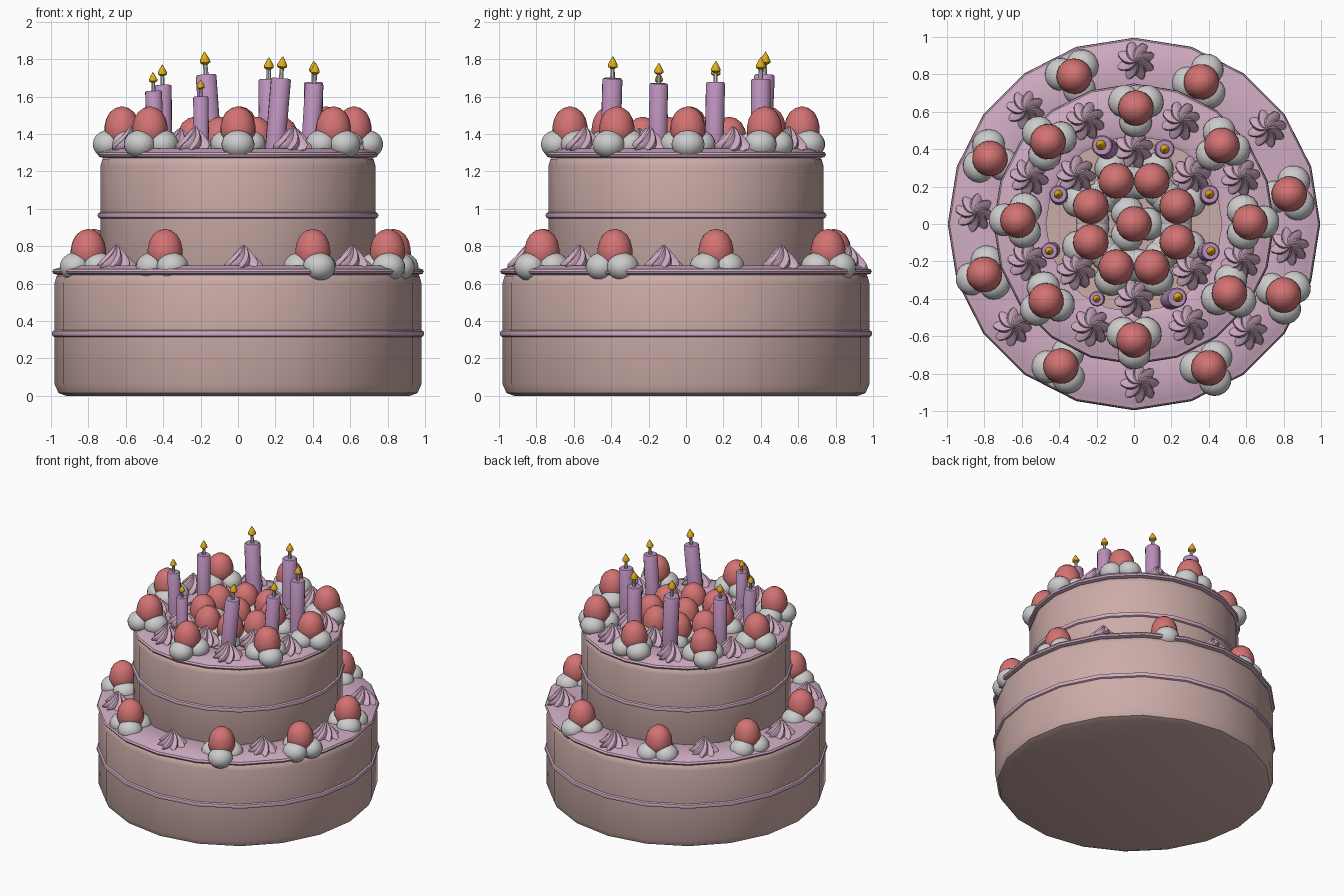
import bpy, bmesh
from math import sin, cos, pi, radians, atan2
from mathutils import Matrix, Vector

if "Cube" in bpy.data.objects:
    bpy.data.objects.remove(bpy.data.objects["Cube"])


def material(name, rgb):
    m = bpy.data.materials.new(name)
    m.diffuse_color = (*rgb, 1)
    m.use_nodes = True
    m.node_tree.nodes["Principled BSDF"].inputs["Base Color"].default_value = m.diffuse_color
    return m


SPONGE = material("sponge", (0.60, 0.41, 0.39))
ICING = material("icing", (0.63, 0.41, 0.54))
BERRY = material("berry", (0.65, 0.17, 0.17))
WAX = material("wax", (0.50, 0.28, 0.50))
FLAME = material("flame", (0.75, 0.42, 0.01))


def lathe(bm, profile, sides, lobes=0, depth=0.0, twist=0.0, closed=False):
    """Revolve (radius, z) points; optional twisted star-shaped lobes."""
    rings = []
    for i, (r, z) in enumerate(profile):
        ring = []
        for k in range(sides):
            a = 2 * pi * k / sides
            rr = r * (1 + depth * cos(lobes * a))
            b = a + twist * i
            ring.append(bm.verts.new((rr * cos(b), rr * sin(b), z)))
        rings.append(ring)
    pairs = list(zip(rings, rings[1:]))
    if closed:
        pairs.append((rings[-1], rings[0]))
    for lo, hi in pairs:
        for k in range(sides):
            n = (k + 1) % sides
            bm.faces.new((lo[k], lo[n], hi[n], hi[k]))
    if not closed:
        bm.faces.new(rings[0][::-1])
        bm.faces.new(rings[-1])


def mesh_from(name, bm, mat=None):
    bmesh.ops.recalc_face_normals(bm, faces=bm.faces)
    me = bpy.data.meshes.new(name)
    bm.to_mesh(me)
    bm.free()
    if mat:
        me.materials.append(mat)
    me.shade_smooth()
    me.set_sharp_from_angle(angle=radians(40))
    return me


def lathe_mesh(name, profile, sides, mat=None, **kw):
    bm = bmesh.new()
    lathe(bm, profile, sides, **kw)
    return mesh_from(name, bm, mat)


def place(name, mesh, matrix=Matrix()):
    ob = bpy.data.objects.new(name, mesh)
    bpy.context.collection.objects.link(ob)
    ob.matrix_world = matrix
    return ob


# Cake tiers with rounded rims, icing lids and thin icing bands
def tier(name, r, z0, z1, inner, sides=20):
    h = z1 - z0
    body = [(r - .06, z0), (r - .02, z0 + .015), (r, z0 + .06), (r, z1 - .06),
            (r - .01, z1 - .025), (r - .04, z1)]
    place(name + "_tier", lathe_mesh(name + "_tier", body, sides, SPONGE))
    lid = [(inner, z1 - .02), (r - .02, z1 - .02), (r + .008, z1 - .012),
           (r + .014, z1), (r + .006, z1 + .012), (r - .02, z1 + .018),
           (r - .05, z1 + .032), (inner + .03, z1 + .032), (inner, z1 + .02)]
    place(name + "_icing_lid",
          lathe_mesh(name + "_icing_lid", lid, sides, ICING, closed=True))
    zc = z0 + h / 2
    band = [(r + .016 * cos(2 * pi * k / 8), zc + .018 * sin(2 * pi * k / 8))
            for k in range(8)]
    place(name + "_icing_band",
          lathe_mesh(name + "_icing_band", band, sides, ICING, closed=True))


tier("lower", .98, 0, .665, .70)
tier("upper", .735, .64, 1.29, .47)

# Strawberry dome
berry = lathe_mesh("strawberry", [(.06, .07), (.085, .10), (.095, .14), (.094, .17),
                                  (.085, .21), (.066, .245), (.036, .268), (.008, .276)],
                   20, BERRY)

# Three-lobed cream nest
bm = bmesh.new()
for k in range(3):
    a = 2 * pi * k / 3
    m = (Matrix.Translation((.075 * cos(a), .075 * sin(a), .075))
         @ Matrix.Diagonal((.082, .088, .075, 1)))
    if k != 0:
        m = (Matrix.Translation((.075 * cos(a), .075 * sin(a), .075))
             @ Matrix.Rotation(a, 4, 'Z') @ Matrix.Diagonal((.082, .088, .075, 1)))
    bmesh.ops.create_uvsphere(bm, u_segments=18, v_segments=12, radius=1, matrix=m)
cream = mesh_from("cream", bm)

# Piped swirl
swirl = lathe_mesh("piped_swirl", [(.072, 0), (.09, .018), (.088, .04), (.070, .063),
                                   (.050, .087), (.030, .112), (.012, .134), (.003, .142)],
                   48, ICING, lobes=8, depth=.17, twist=.2)


def berry_set(points, z, inward=()):
    for i, (x, y) in enumerate(points):
        spin = atan2(y, x) + (pi if i in inward else 0)
        m = Matrix.Translation((x, y, z)) @ Matrix.Rotation(spin, 4, 'Z')
        place("strawberry", berry, m)
        place("cream_nest", cream, m)


def swirl_set(points, z):
    for i, (x, y) in enumerate(points):
        place("piped_swirl", swirl,
              Matrix.Translation((x, y, z)) @ Matrix.Rotation(i * .7, 4, 'Z'))


# Lower ledge decorations
berry_set([(-.32, .79), (.36, .76), (.83, .16), (.80, -.38), (.40, -.77),
           (-.39, -.76), (-.80, -.27), (-.77, .35)], .615, (0, 2, 3, 5, 7))
swirl_set([(.01, .87), (.71, .51), (.83, -.12), (.61, -.57), (.03, -.85),
           (-.65, -.55), (-.85, .06), (-.58, .61)], .665)

# Upper rim decorations
berry_set([(.01, .62), (.47, .42), (.62, .01), (.51, -.37), (0, -.62),
           (-.47, -.41), (-.62, .02), (-.46, .44)], 1.27, (0, 1))
swirl_set([(.25, .55), (.57, .25), (.57, -.20), (.29, -.54), (-.23, -.55),
           (-.57, -.20), (-.56, .25), (-.26, .55)], 1.30)

# Inner swirls and the central strawberry cluster
swirl_set([(0, .40), (0, -.40), (.31, .26), (.31, -.25), (-.31, .26), (-.31, -.25)], 1.29)
berry_set([(0, 0)] + [(.25 * cos(a), .25 * sin(a))
                      for a in (pi / 8 + k * pi / 4 for k in range(8))], 1.215)

# Candles, modelled one unit tall and scaled
wax = lathe_mesh("candle", [(.1, 0), (.1, .765), (.088, .78)], 16, WAX)
wick = lathe_mesh("wick", [(.025, .77), (.02, .91)], 8)
flame = lathe_mesh("flame", [(.02, .875), (.05, .895), (.05, .915), (.03, .955), (.003, 1)],
                   12, FLAME)
candles = [((-.14, .40), (-.18, .425, 1.84)), ((.16, .40), (.165, .40, 1.81)),
           ((-.40, .15), (-.405, .16, 1.77)), ((.40, .15), (.405, .16, 1.79)),
           ((.385, -.15), (.415, -.145, 1.78)), ((-.44, -.14), (-.455, -.145, 1.73)),
           ((-.195, -.40), (-.20, -.40, 1.69)), ((.195, -.405), (.24, -.39, 1.815))]
for (x, y), tip in candles:
    base = Vector((x, y, 1.28))
    axis = Vector(tip) - base
    m = (Matrix.Translation(base) @ axis.to_track_quat('Z', 'Y').to_matrix().to_4x4()
         @ Matrix.Scale(axis.length, 4))
    place("candle", wax, m)
    place("candle_wick", wick, m)
    place("candle_flame", flame, m)
